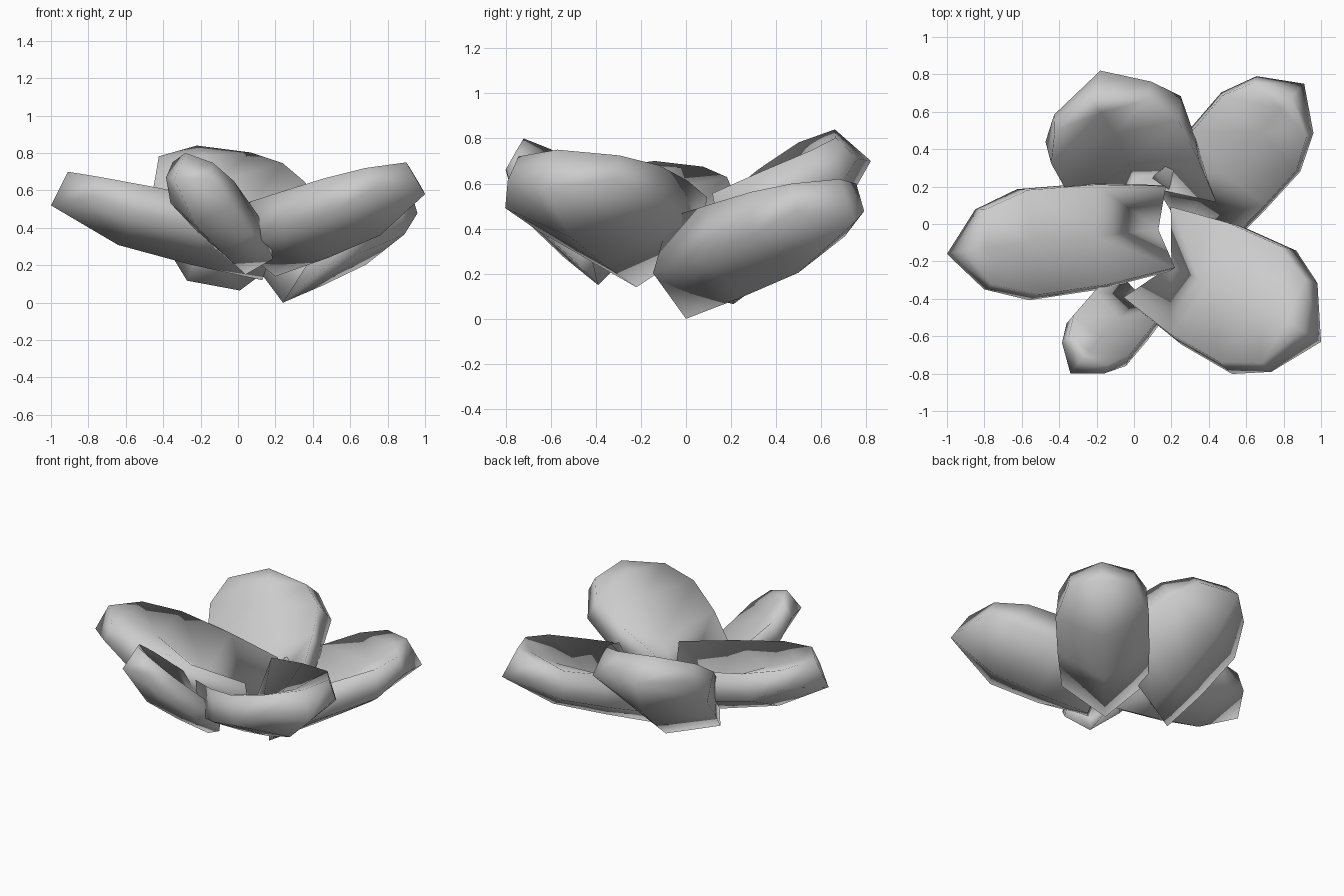
import bpy
import bmesh
from mathutils import Vector

if "Cube" in bpy.data.objects:
    bpy.data.objects.remove(bpy.data.objects["Cube"])

# Each petal: keel base, left and right base corners, outer tip knuckle, rim tip, mid-width factor
PETALS = {
    "back_petal": ((.01, .21, .065), (-.20, -.10, .33), (.45, .12, .56),
                   (-.18, .82, .70), (-.22, .66, .84), 1.08),
    "back_right_petal": ((.24, 0, 0), (.15, .30, .45), (.53, -.08, .45),
                         (.91, .75, .43), (.84, .68, .62), 1.08),
    "left_petal": ((.13, -.03, .12), (.22, -.24, .49), (.17, .21, .49),
                   (-1, -.16, .52), (-.91, -.14, .70), 1.28),
    "front_left_petal": ((.04, -.39, .15), (.18, -.44, .36), (-.10, -.24, .40),
                         (-.34, -.80, .66), (-.28, -.72, .80), 1.1),
    "front_right_petal": ((.20, -.22, .14), (.20, .10, .54), (-.06, -.40, .50),
                          (1, -.63, .58), (.90, -.57, .75), 1.28),
}

# Stations along the petal: position, width blend, keel sag, end taper, hollow depth
STATIONS = ((0, 0, 0, 1, 1), (.33, .8, .05, 1, .5),
            (.66, 1, .08, 1, .2), (.88, 1, 0, .72, .05))


def make_petal(name, points, widen):
    keel0, left, right, knuckle, tip = (Vector(p) for p in points)
    rim0 = (left + right) / 2
    half = (right - left) / 2
    bm = bmesh.new()
    rows, hollow = [], []
    for t, blend, sag, taper, depth in STATIONS:
        keel = keel0.lerp(knuckle, t)
        rim = rim0.lerp(tip, t)
        keel -= (rim - keel).normalized() * sag
        side = keel.lerp(rim, .45)
        w = half * (1 + (widen - 1) * blend) * taper
        w.z *= 1 - t
        if t > .8:
            keel = knuckle
        cross = (rim - w * .97, side - w * 1.03, keel, side + w * 1.03, rim + w * .97)
        rows.append([bm.verts.new(p) for p in cross])
        hollow.append(rows[-1][2] if t == 0 else bm.verts.new(rim.lerp(keel, depth)))
    # Rounded outer shell
    for a, b in zip(rows, rows[1:]):
        for i in range(4):
            bm.faces.new((a[i], a[i + 1], b[i + 1], b[i]))
    # Upturned tip
    end = bm.verts.new(tip)
    r = rows[-1]
    bm.faces.new((r[0], r[1], r[2], end))
    bm.faces.new((end, r[2], r[3], r[4]))
    # Hollowed upper face, deepest at the base
    for i in range(3):
        a, b = rows[i], rows[i + 1]
        bm.faces.new((a[0], b[0], hollow[i + 1], hollow[i]))
        bm.faces.new((hollow[i], hollow[i + 1], b[4], a[4]))
    bm.faces.new((r[0], end, hollow[3]))
    bm.faces.new((hollow[3], end, r[4]))
    # Base end
    a = rows[0]
    bm.faces.new((a[0], a[2], a[1]))
    bm.faces.new((a[4], a[3], a[2]))
    bmesh.ops.recalc_face_normals(bm, faces=bm.faces)
    mesh = bpy.data.meshes.new(name)
    bm.to_mesh(mesh)
    bm.free()
    mesh.shade_smooth()
    obj = bpy.data.objects.new(name, mesh)
    bpy.context.collection.objects.link(obj)


for petal_name, data in PETALS.items():
    make_petal(petal_name, data[:5], data[5])
